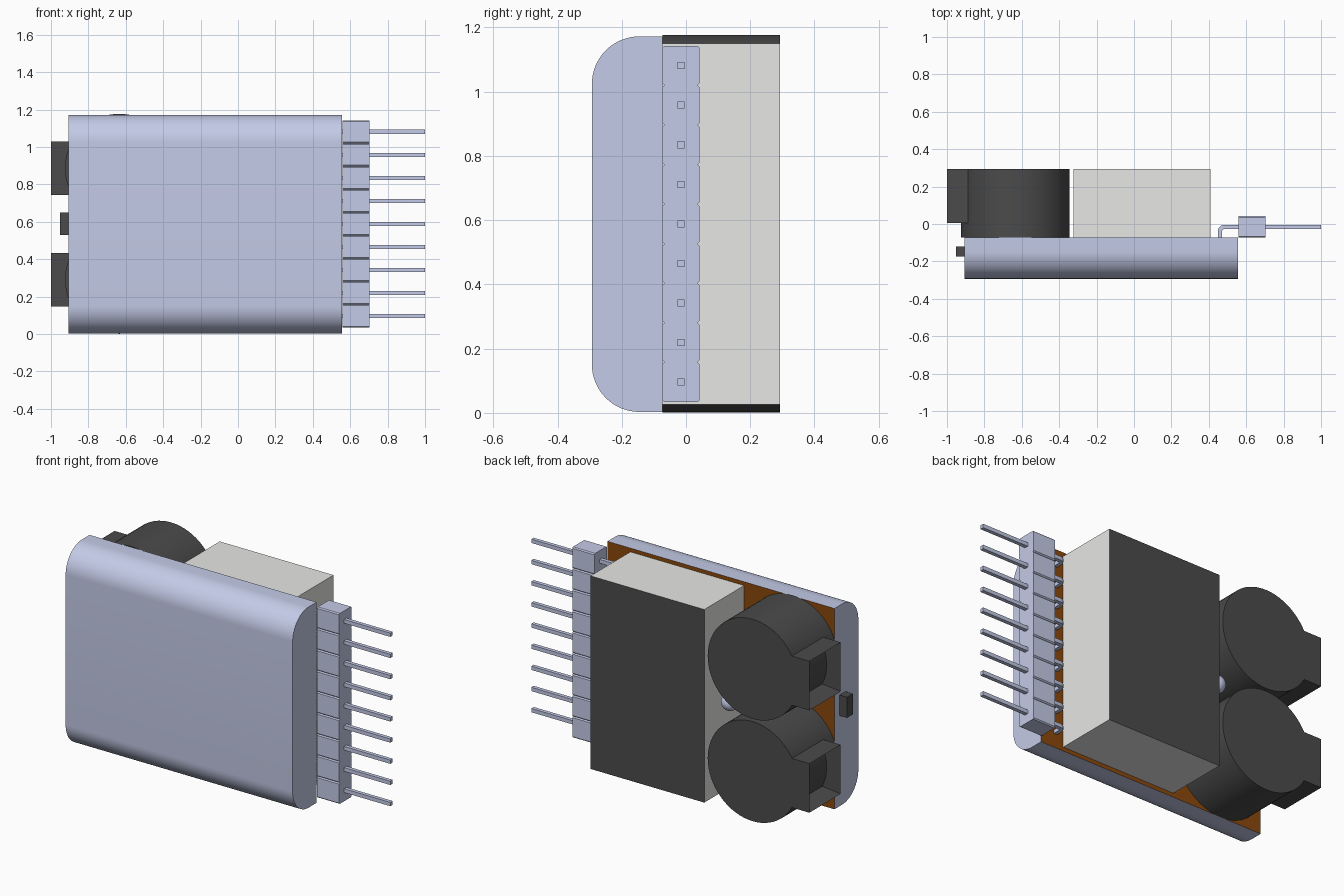
import bpy, bmesh
from math import sin, cos, pi, radians
from mathutils import Vector

old = bpy.data.objects.get("Cube")
if old:
    bpy.data.objects.remove(old, do_unlink=True)


def material(name, rgb):
    m = bpy.data.materials.new(name)
    m.use_nodes = True
    m.diffuse_color = (*rgb, 1)
    m.node_tree.nodes["Principled BSDF"].inputs["Base Color"].default_value = (*rgb, 1)
    return m


BLUE = material("pale blue grey", (0.59, 0.64, 0.86))
DARK = material("dark grey", (0.07, 0.07, 0.07))
BROWN = material("board brown", (0.255, 0.065, 0.004))
WHITE = material("off white", (0.83, 0.83, 0.82))


def finish(bm, name, mats, smooth=False, back=False):
    """Turn a bmesh into an object; back=True gives +y faces the second material."""
    bmesh.ops.recalc_face_normals(bm, faces=bm.faces)
    if back:
        for f in bm.faces:
            f.material_index = int(f.normal.y > 0.9)
    mesh = bpy.data.meshes.new(name)
    bm.to_mesh(mesh)
    bm.free()
    for m in mats:
        mesh.materials.append(m)
    ob = bpy.data.objects.new(name, mesh)
    bpy.context.collection.objects.link(ob)
    if smooth:
        bpy.ops.object.select_all(action='DESELECT')
        ob.select_set(True)
        bpy.context.view_layer.objects.active = ob
        bpy.ops.object.shade_smooth_by_angle(angle=radians(30))
    return ob


def prism(points, offset):
    """Extrude a closed outline of 3D points along an offset."""
    bm = bmesh.new()
    face = bm.faces.new([bm.verts.new(p) for p in points])
    new = bmesh.ops.extrude_face_region(bm, geom=[face], use_keep_orig=True)["geom"]
    bmesh.ops.translate(bm, vec=offset, verts=[v for v in new if isinstance(v, bmesh.types.BMVert)])
    return bm


def box(lo, hi):
    (x0, y0, z0), (x1, y1, z1) = lo, hi
    return prism([(x0, y0, z0), (x1, y0, z0), (x1, y1, z0), (x0, y1, z0)], (0, 0, z1 - z0))


def arc(cx, cy, r, a0, a1, n):
    return [(cx + r * cos(radians(a0 + (a1 - a0) * i / n)),
             cy + r * sin(radians(a0 + (a1 - a0) * i / n))) for i in range(n + 1)]


BOARD, BACK = -0.073, 0.293
X0, X1 = -0.905, 0.557

# Case with rounded front corners and brown board on its back
z0, z1, r = 0.003, 1.172, 0.148
front = -0.293
outline = [(BOARD, z0)] + arc(front + r, z0 + r, r, 270, 180, 16)
outline += arc(front + r, z1 - r, r, 180, 90, 16) + [(BOARD, z1)]
finish(prism([(X0, y, z) for y, z in outline], (X1 - X0, 0, 0)),
       "case", [BLUE, BROWN], smooth=True, back=True)

# Large block with a dark back
finish(box((-0.323, BOARD, 0.026), (0.41, BACK, 1.15)), "main_block", [WHITE, DARK], back=True)

# Two round housings, each with a hollow side socket
for name, zc in (("lower", 0.291), ("upper", 0.887)):
    ring = arc(-0.635, zc, 0.29, 0, 360, 64)[:-1]
    finish(prism([(x, BOARD, z) for x, z in ring], (0, BACK - BOARD, 0)),
           name + "_round_housing", [DARK], smooth=True)
    bm = box((-1, 0.005, zc - 0.143), (-0.85, BACK, zc + 0.143))
    bmesh.ops.recalc_face_normals(bm, faces=bm.faces)
    mouth = min(bm.faces, key=lambda f: f.calc_center_median().x)
    bmesh.ops.inset_region(bm, faces=[mouth], thickness=0.045)
    bmesh.ops.translate(bm, vec=(0.11, 0, 0), verts=mouth.verts)
    finish(bm, name + "_socket", [DARK])

# Side button
finish(box((-0.953, -0.175, 0.53), (X0 + 0.01, -0.12, 0.65)), "side_button", [DARK])

# Small domed lamp between the housings
lamp_r, lamp_top = 0.05, 0.22
bm = bmesh.new()
profile = [(0, BOARD), (lamp_r, BOARD)] + arc(0, lamp_top - lamp_r, lamp_r, 0, 90, 8)
verts = [bm.verts.new((-0.405 + px, py, 0.589)) for px, py in profile]
edges = [bm.edges.new(pair) for pair in zip(verts, verts[1:])]
bmesh.ops.spin(bm, geom=verts + edges, cent=(-0.405, 0, 0.589), axis=(0, 1, 0),
               angle=2 * pi, steps=24)
bmesh.ops.remove_doubles(bm, verts=bm.verts, dist=0.0005)
finish(bm, "lamp", [BLUE], smooth=True)

# Pin header: chamfered segments with bent square pins
pitch, t, c = 0.1232, 0.011, 0.006
y_pin, y_top, half = -0.016, 0.042, pitch / 2
for i in range(9):
    zc = 0.0955 + pitch * i
    a, b = zc - half, zc + half
    octagon = [(BOARD + c, a), (y_top - c, a), (y_top, a + c), (y_top, b - c),
               (y_top - c, b), (BOARD + c, b), (BOARD, b - c), (BOARD, a + c)]
    finish(prism([(0.56, y, z) for y, z in octagon], (0.143, 0, 0)),
           f"header_segment_{i + 1}", [BLUE])
    bend = Vector((0.482, y_pin - 0.022))
    path = [(0.46 - t, BOARD - 0.01)] + arc(*bend, 0.022 + t, 180, 90, 6)
    path += [(1, y_pin + t), (1, y_pin - t)]
    path += arc(*bend, 0.022 - t, 90, 180, 6) + [(0.46 + t, BOARD - 0.01)]
    finish(prism([(x, y, zc - t) for x, y in path], (0, 0, 2 * t)),
           f"pin_{i + 1}", [BLUE], smooth=True)
